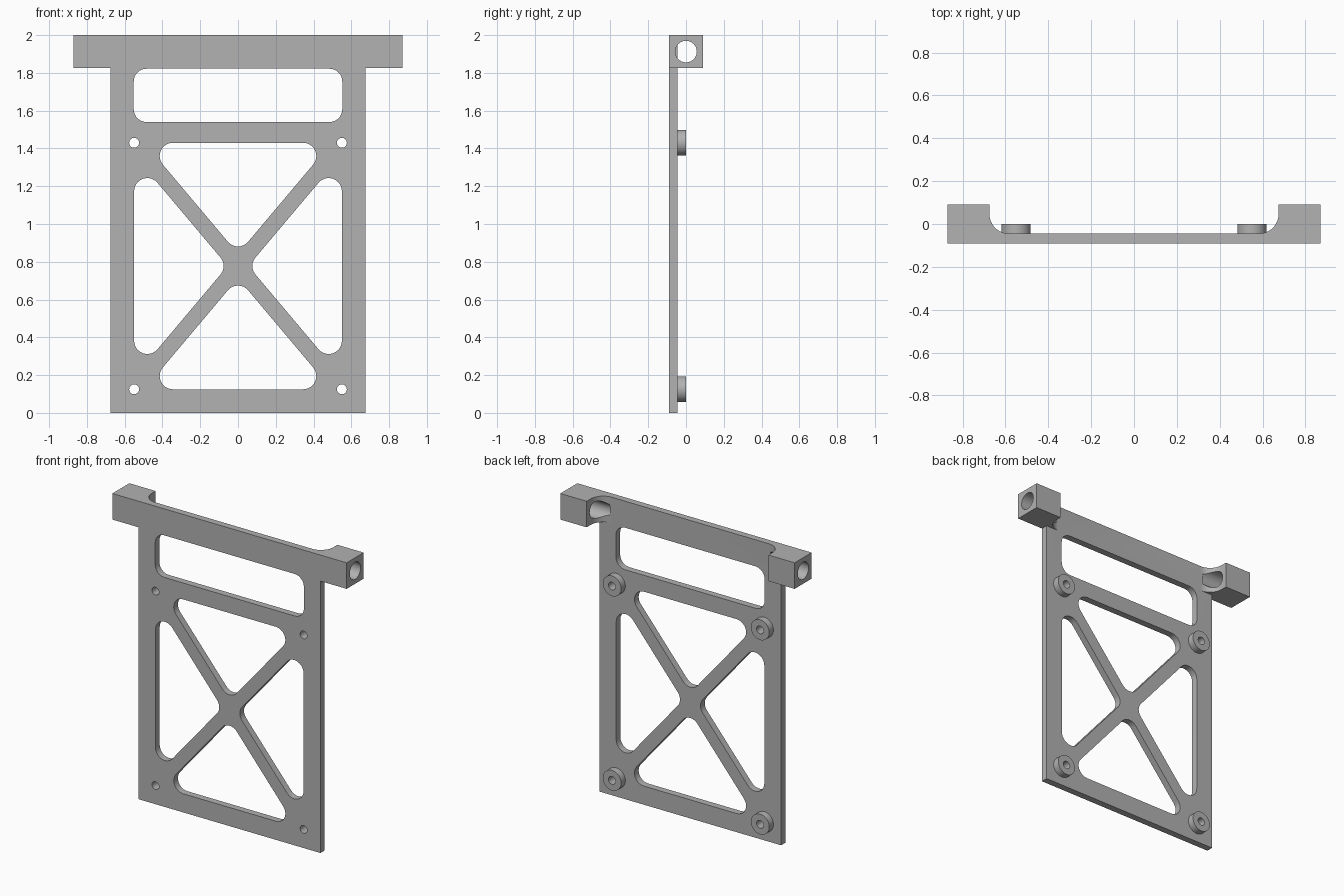
import bpy, bmesh
from math import pi, sin, cos
from mathutils import Vector, Matrix

if "Cube" in bpy.data.objects:
    bpy.data.objects.remove(bpy.data.objects["Cube"], do_unlink=True)

# Main dimensions
FRONT, PLATE_BACK, BACK = -0.09, -0.045, 0.09
PLATE_X, BAR_X = 0.675, 0.87
BAR_Z, TOP = 1.825, 2.0
BOLT_X, BOLT_LOW, BOLT_HIGH = 0.55, 0.125, 1.43
MID = (BOLT_LOW + BOLT_HIGH) / 2

grey = bpy.data.materials.new("plain_grey")
grey.use_nodes = True
grey.diffuse_color = (0.445, 0.445, 0.445, 1)
grey.node_tree.nodes["Principled BSDF"].inputs["Base Color"].default_value = grey.diffuse_color


def finish(name, bm):
    bmesh.ops.recalc_face_normals(bm, faces=bm.faces)
    mesh = bpy.data.meshes.new(name)
    bm.to_mesh(mesh)
    bm.free()
    mesh.materials.append(grey)
    obj = bpy.data.objects.new(name, mesh)
    bpy.context.collection.objects.link(obj)
    return obj


def prism(name, points, start, sweep):
    """Extrude a closed outline of 3D points; start shifts it first."""
    bm = bmesh.new()
    face = bm.faces.new([bm.verts.new(Vector(p) + Vector(start)) for p in points])
    out = bmesh.ops.extrude_face_region(bm, geom=[face])
    verts = [v for v in out["geom"] if isinstance(v, bmesh.types.BMVert)]
    bmesh.ops.translate(bm, verts=verts, vec=Vector(sweep))
    return finish(name, bm)


def cylinder(name, radius, axis, a, b, segments=48):
    """Cylinder from point a to point b along the x or y axis."""
    a, b = Vector(a), Vector(b)
    turn = Matrix.Rotation(pi / 2, 4, "Y" if axis == "x" else "X")
    bm = bmesh.new()
    bmesh.ops.create_cone(bm, cap_ends=True, segments=segments, radius1=radius,
                          radius2=radius, depth=(b - a).length,
                          matrix=Matrix.Translation((a + b) / 2) @ turn)
    return finish(name, bm)


def rounded(corners, r, steps=10):
    """Round every corner of a convex outline with arcs of radius r."""
    pts = []
    for i, c in enumerate(corners):
        c = Vector(c)
        u = (Vector(corners[i - 1]) - c).normalized()
        w = (Vector(corners[(i + 1) % len(corners)]) - c).normalized()
        half = u.angle(w) / 2
        centre = c + (u + w).normalized() * r / sin(half)
        reach = r * cos(half) / sin(half)
        p, q = c + u * reach - centre, c + w * reach - centre
        sweep = pi - 2 * half
        for k in range(steps + 1):
            t = k / steps
            pts.append(centre + (p * sin((1 - t) * sweep) + q * sin(t * sweep)) / sin(sweep))
    return pts


def combine(target, tool, operation):
    mod = target.modifiers.new(operation.lower(), "BOOLEAN")
    mod.operation, mod.solver, mod.object = operation, "EXACT", tool
    bpy.context.view_layer.objects.active = target
    bpy.ops.object.modifier_apply(modifier=mod.name)
    bpy.data.objects.remove(tool, do_unlink=True)


# Flat plate
plate = [(-PLATE_X, 0, 0), (PLATE_X, 0, 0), (PLATE_X, 0, BAR_Z), (-PLATE_X, 0, BAR_Z)]
frame = prism("mounting_frame", plate, (0, FRONT, 0), (0, PLATE_BACK - FRONT, 0))

# Top bar with end blocks and concave inner fillets
FILLET = 0.092
arc = [(PLATE_X - FILLET + FILLET * cos(t), PLATE_BACK + FILLET - FILLET * sin(t))
       for t in [k / 12 * pi / 2 for k in range(13)]]
half = [(BAR_X, FRONT), (BAR_X, BACK), (PLATE_X, BACK)] + arc
outline = half + [(-x, y) for x, y in reversed(half)]
bar = prism("top_bar", [(x, y, 0) for x, y in outline], (0, 0, BAR_Z), (0, 0, TOP - BAR_Z))
combine(frame, bar, "UNION")

# Round bosses behind the bolt holes
bolts = [(x, z) for x in (-BOLT_X, BOLT_X) for z in (BOLT_LOW, BOLT_HIGH)]
for x, z in bolts:
    boss = cylinder("boss", 0.068, "y", (x, PLATE_BACK - 0.02, z), (x, 0, z))
    combine(frame, boss, "UNION")

# Windows: a wide slot, and four triangles left around the diagonal braces
slope = (BOLT_HIGH - BOLT_LOW) / (2 * BOLT_X)
gap = 0.065
rise = BOLT_HIGH - MID
wide = (rise - gap) / slope
tall = BOLT_X * slope - gap
windows = [rounded([(-0.552, 1.54), (0.552, 1.54), (0.552, 1.822), (-0.552, 1.822)], 0.068)]
for s in (-1, 1):
    windows.append(rounded([(0, MID + s * gap), (wide, MID + s * rise),
                            (-wide, MID + s * rise)], 0.07))
    windows.append(rounded([(s * gap / slope, MID), (s * BOLT_X, MID + tall),
                            (s * BOLT_X, MID - tall)], 0.07))
for w in windows:
    cutter = prism("window_cutter", [(x, 0, z) for x, z in w], (0, -0.3, 0), (0, 0.6, 0))
    combine(frame, cutter, "DIFFERENCE")

# Bolt holes
for x, z in bolts:
    hole = cylinder("bolt_hole_cutter", 0.026, "y", (x, -0.3, z), (x, 0.3, z), 32)
    combine(frame, hole, "DIFFERENCE")

# Pivot bores through the end blocks
axis_z = (BAR_Z + TOP) / 2
for s in (-1, 1):
    bore = cylinder("bore_cutter", 0.057, "x", (min(s * 0.595, s), 0, axis_z),
                    (max(s * 0.595, s), 0, axis_z))
    combine(frame, bore, "DIFFERENCE")

# Smooth the rounded walls, keep the edges crisp
bpy.ops.object.select_all(action="DESELECT")
frame.select_set(True)
bpy.context.view_layer.objects.active = frame
bpy.ops.object.shade_smooth_by_angle(angle=pi / 6)
